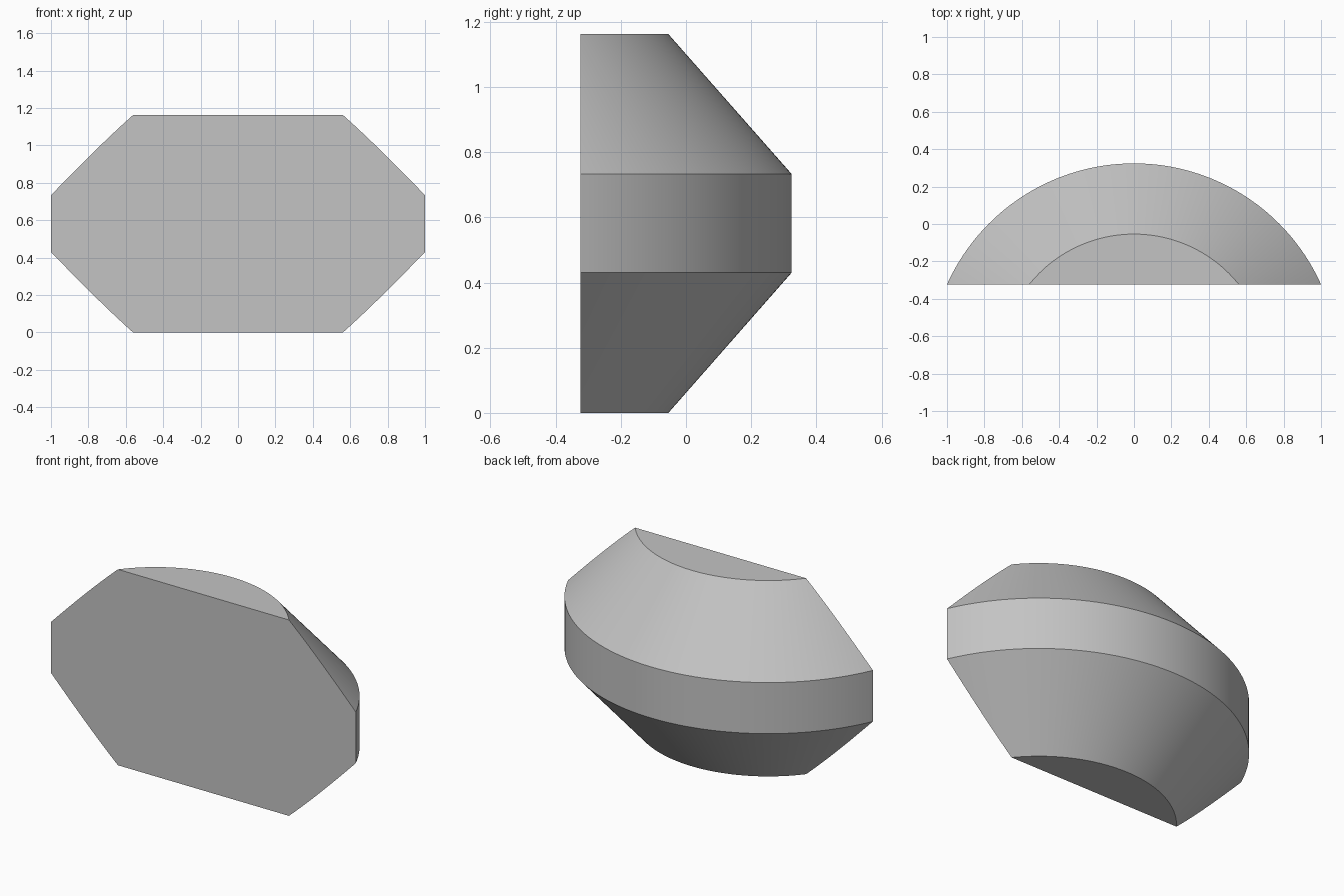
import bpy
import bmesh
import math
from mathutils import Matrix, Vector

cube = bpy.data.objects.get("Cube")
if cube:
    bpy.data.objects.remove(cube, do_unlink=True)

# Main dimensions
HEIGHT = 1.162
BAND_LOW, BAND_HIGH = 0.43, 0.733
RADIUS, END_RADIUS = 1.096, 0.718
AXIS_Y, FRONT_Y = -0.772, -0.324
SEGMENTS = 256

# Plain grey material
grey = bpy.data.materials.new("light_grey")
grey.use_nodes = True
colour = (0.55, 0.55, 0.55, 1.0)
grey.diffuse_color = colour
grey.node_tree.nodes["Principled BSDF"].inputs["Base Color"].default_value = colour

# Turned body: a band between two tapers
bm = bmesh.new()
profile = [(END_RADIUS, 0), (RADIUS, BAND_LOW), (RADIUS, BAND_HIGH), (END_RADIUS, HEIGHT)]
start = Matrix.Rotation(-math.pi / 2, 3, "Z")
verts = [bm.verts.new(start @ Vector((r, 0, z)) + Vector((0, AXIS_Y, 0))) for r, z in profile]
edges = [bm.edges.new(pair) for pair in zip(verts, verts[1:])]
bmesh.ops.spin(bm, geom=verts + edges, cent=(0, AXIS_Y, 0), axis=(0, 0, 1),
               angle=math.tau, steps=SEGMENTS, use_merge=True)
bmesh.ops.remove_doubles(bm, verts=bm.verts[:], dist=0.0001)

# Slice off the flat front, keeping the shallow back segment
bmesh.ops.bisect_plane(bm, geom=bm.verts[:] + bm.edges[:] + bm.faces[:], dist=0.00001,
                       plane_co=(0, FRONT_Y, 0), plane_no=(0, 1, 0), clear_inner=True)


def cap(points):
    """Close the body with one flat face whose corners are ordered around its centre."""
    centre = sum((v.co for v in points), Vector()) / len(points)
    flat_z = max(v.co.z for v in points) - min(v.co.z for v in points) < 0.001

    def turn(v):
        d = v.co - centre
        return math.atan2(d.y if flat_z else d.z, d.x)

    bm.faces.new(sorted(points, key=turn))


# Bottom, top and front faces
for level in (0, HEIGHT):
    cap([v for v in bm.verts if abs(v.co.z - level) < 0.0001])
cap([v for v in bm.verts if abs(v.co.y - FRONT_Y) < 0.0001])
bmesh.ops.recalc_face_normals(bm, faces=bm.faces[:])

mesh = bpy.data.meshes.new("curved_body")
bm.to_mesh(mesh)
bm.free()
mesh.materials.append(grey)
body = bpy.data.objects.new("curved_body", mesh)
bpy.context.collection.objects.link(body)

# Smooth curve with crisp rims
bpy.context.view_layer.objects.active = body
body.select_set(True)
bpy.ops.object.shade_smooth_by_angle(angle=math.radians(25))
